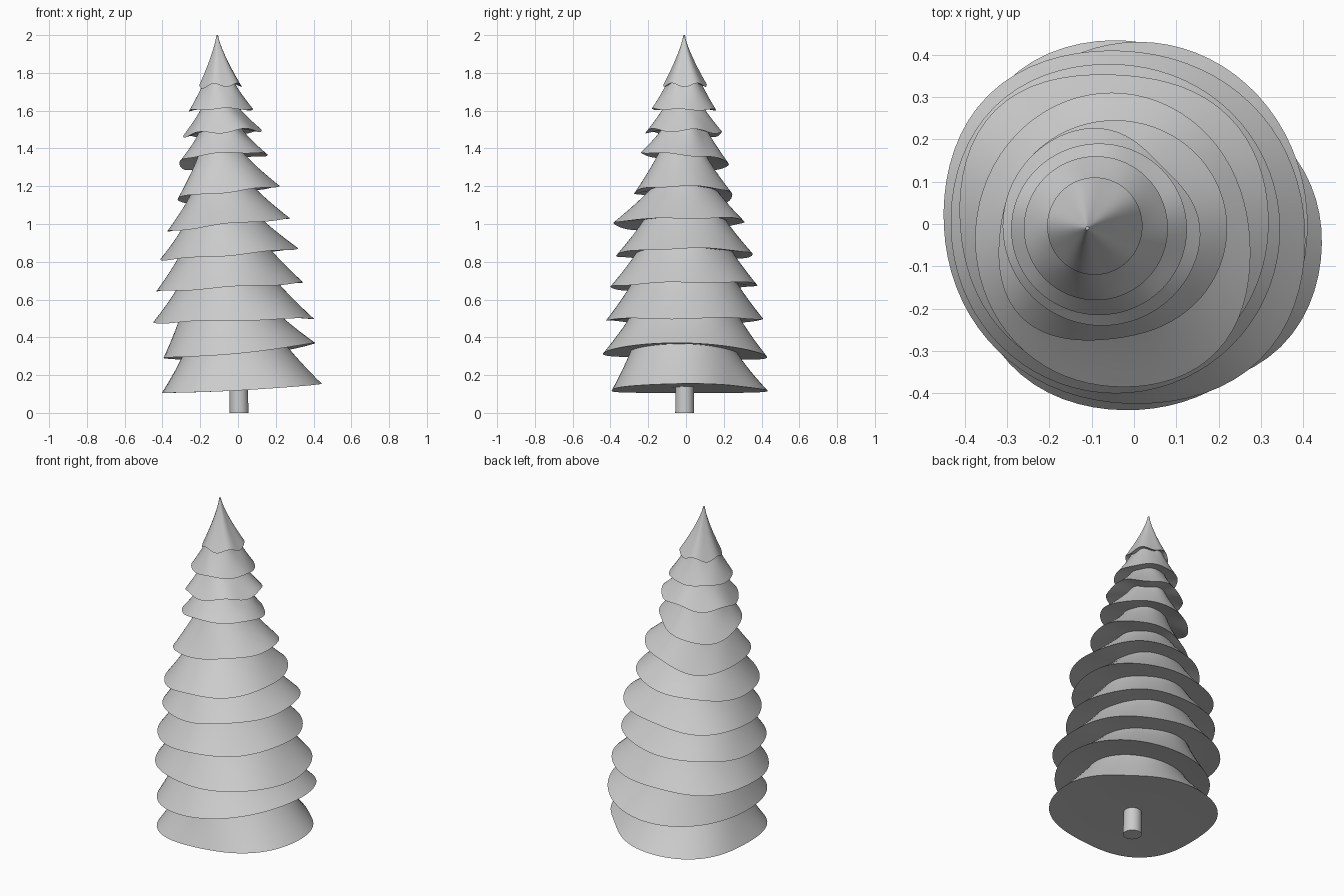
import bpy
import bmesh
from math import cos, sin, pi

cube = bpy.data.objects.get("Cube")
if cube:
    bpy.data.objects.remove(cube, do_unlink=True)

grey = bpy.data.materials.new("light_grey")
grey.use_nodes = True
colour = (0.6, 0.6, 0.6, 1)
grey.diffuse_color = colour
grey.node_tree.nodes["Principled BSDF"].inputs["Base Color"].default_value = colour

SIDES = 72
RINGS = 8
TIP_X, TIP_Y, TIP_Z = -0.11, -0.01, 2.0

# Each tier: rim reach to right, back, left, front; rim height in the same order; neck radius
TIERS = [
    ((.44, .43, -.39, -.38), (.155, .12, .105, .12), .255),
    ((.41, .43, -.39, -.435), (.37, .295, .29, .315), .26),
    ((.4, .405, -.445, -.42), (.5, .495, .475, .49), .25),
    ((.345, .375, -.43, -.4), (.69, .68, .645, .665), .225),
    ((.315, .345, -.405, -.37), (.87, .84, .81, .835), .19),
    ((.27, .31, -.375, -.38), (1.03, 1.015, .96, 1), .15),
    ((.22, .245, -.31, -.265), (1.2, 1.165, 1.14, 1.17), .11),
    ((.16, .23, -.31, -.24), (1.365, 1.34, 1.335, 1.375), .1),
    ((.125, .19, -.29, -.215), (1.495, 1.48, 1.465, 1.49), .085),
    ((.08, .16, -.26, -.18), (1.605, 1.605, 1.6, 1.61), .075),
    ((.02, .11, -.205, -.12), (1.735, 1.735, 1.725, 1.735), 0),
]
TOP = len(TIERS) - 1

# Extra reach of some rims: tier index and corner, counted from back right
LOBES = {
    (0, 0): -.06, (0, 1): .04, (0, 2): .06, (0, 3): .04,
    (1, 2): .03, (2, 1): .03, (2, 3): .03, (3, 1): .02,
    (4, 0): .02, (4, 1): .04, (5, 3): .03, (6, 2): .045, (7, 0): -.035,
}
# Rims that sag at the back left, by tier index
SAGS = {6: .04, 7: .045}


def rim(i, a):
    """Point on the wavy, lobed rim of tier i at angle a."""
    (r, b, l, f), (zr, zb, zl, zf), _ = TIERS[i]
    swell = sum(LOBES.get((i, k), 0) * max(0, cos(a - (k + .5) * pi / 2)) ** 6
                for k in range(4))
    x = (r + l) / 2 + ((r - l) / 2 + swell) * cos(a)
    y = (b + f) / 2 + ((b - f) / 2 + swell) * sin(a)
    z = (zr + zb + zl + zf) / 4 + (zr - zl) / 2 * cos(a) + (zb - zf) / 2 * sin(a)
    z += (zr + zl - zb - zf) / 4 * cos(2 * a)
    z -= SAGS.get(i, 0) * max(0, cos(a - .75 * pi)) ** 3
    if i > 1:
        ripple = .01 if i in (TOP, TOP - 2) else .004
        z += ripple * cos(5 * a + zr * 20)
    return x, y, z


def neck(i, a):
    """Point at angle a where tier i ends: inside the next tier, or at the tip."""
    if i == TOP:
        return TIP_X + .004 * cos(a), TIP_Y + .004 * sin(a), TIP_Z
    radius = TIERS[i][2]
    centre = max(-.1, -.03 - .017 * i)
    return (centre + radius * cos(a), TIP_Y + radius * 1.08 * sin(a),
            rim(i + 1, a)[2] + .035)


def finish(name, bm):
    bmesh.ops.recalc_face_normals(bm, faces=bm.faces)
    mesh = bpy.data.meshes.new(name)
    bm.to_mesh(mesh)
    bm.free()
    mesh.materials.append(grey)
    obj = bpy.data.objects.new(name, mesh)
    bpy.context.collection.objects.link(obj)
    bpy.ops.object.select_all(action='DESELECT')
    obj.select_set(True)
    bpy.context.view_layer.objects.active = obj
    bpy.ops.object.shade_smooth_by_angle(angle=0.7)


# Branch tiers: flared skirts, each closed by a shallow hollow underside
angles = [2 * pi * k / SIDES for k in range(SIDES)]
for i, (reach, heights, _) in enumerate(TIERS):
    bm = bmesh.new()
    flare = 1.3 if i == TOP else 1.15
    rings = []
    for j in range(RINGS + 1):
        t = j / RINGS
        inward = 1 - (1 - t) ** flare
        ring = []
        for a in angles:
            x, y, z = rim(i, a)
            nx, ny, nz = neck(i, a)
            ring.append(bm.verts.new((x + (nx - x) * inward,
                                      y + (ny - y) * inward,
                                      z + (nz - z) * t)))
        rings.append(ring)
    for low, high in zip(rings, rings[1:]):
        for k in range(SIDES):
            n = (k + 1) % SIDES
            bm.faces.new((low[k], low[n], high[n], high[k]))
    bm.faces.new(rings[-1])
    hollow = .04 if i else .015
    hub = bm.verts.new(((reach[0] + reach[2]) / 2, (reach[1] + reach[3]) / 2,
                        sum(heights) / 4 + hollow))
    for k in range(SIDES):
        bm.faces.new((hub, rings[0][(k + 1) % SIDES], rings[0][k]))
    finish(f"branch_tier_{i + 1}", bm)

# Trunk: short stub with a slight lean
bm = bmesh.new()
bmesh.ops.create_cone(bm, cap_ends=True, segments=32, radius1=.05, radius2=.048, depth=.16)
for v in bm.verts:
    v.co.z += .08
    v.co.x += .006 - .02 * v.co.z
    v.co.y -= .007
finish("trunk", bm)
